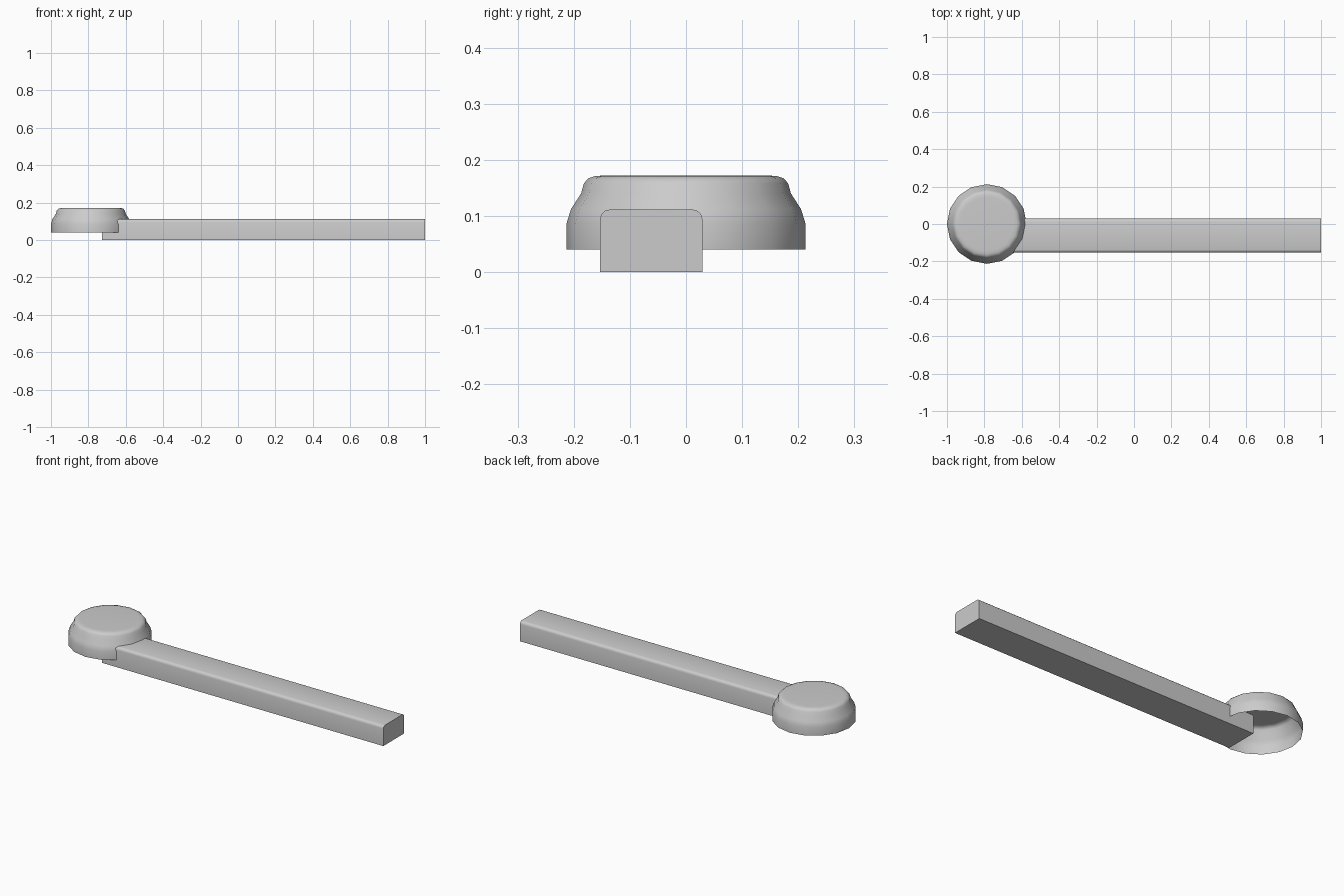
import bpy, bmesh, math

cube = bpy.data.objects.get("Cube")
if cube:
    bpy.data.objects.remove(cube, do_unlink=True)

grey = bpy.data.materials.new("light_grey")
grey.use_nodes = True
colour = (0.6, 0.6, 0.6, 1)
grey.diffuse_color = colour
grey.node_tree.nodes["Principled BSDF"].inputs["Base Color"].default_value = colour


def finish(name, bm, angle, location=(0, 0, 0)):
    mesh = bpy.data.meshes.new(name)
    bmesh.ops.recalc_face_normals(bm, faces=bm.faces[:])
    bm.to_mesh(mesh)
    bm.free()
    mesh.materials.append(grey)
    obj = bpy.data.objects.new(name, mesh)
    obj.location = location
    bpy.context.collection.objects.link(obj)
    bpy.ops.object.select_all(action='DESELECT')
    obj.select_set(True)
    bpy.context.view_layer.objects.active = obj
    bpy.ops.object.shade_smooth_by_angle(angle=math.radians(angle))
    return obj


# Round cap: a lathed shell, open underneath
SIDES = 16
profile = [(0.213, 0.04), (0.213, 0.086), (0.205, 0.112), (0.187, 0.14),
           (0.182, 0.158), (0.174, 0.167), (0.162, 0.171), (0.145, 0.172)]
bm = bmesh.new()
rings = []
for radius, z in profile:
    turns = [math.tau * i / SIDES for i in range(SIDES)]
    rings.append([bm.verts.new((radius * math.cos(t), radius * math.sin(t), z)) for t in turns])
for low, high in zip(rings, rings[1:]):
    for i in range(SIDES):
        j = (i + 1) % SIDES
        bm.faces.new((low[i], low[j], high[j], high[i]))
bm.faces.new(rings[-1])
finish("round_cap", bm, 50, (-0.787, 0, 0))

# Long bar with softened upper edges
bm = bmesh.new()
bmesh.ops.create_cube(bm, size=1)
for v in bm.verts:
    v.co.x = 1.0 if v.co.x > 0 else -0.728
    v.co.y = 0.029 if v.co.y > 0 else -0.153
    v.co.z = 0.111 if v.co.z > 0 else 0
upper = [e for e in bm.edges if all(v.co.z > 0.1 for v in e.verts)
         and abs(e.verts[0].co.x - e.verts[1].co.x) > 1]
bmesh.ops.bevel(bm, geom=upper, offset=0.016, segments=3, profile=0.5, affect='EDGES')
finish("long_bar", bm, 40)
